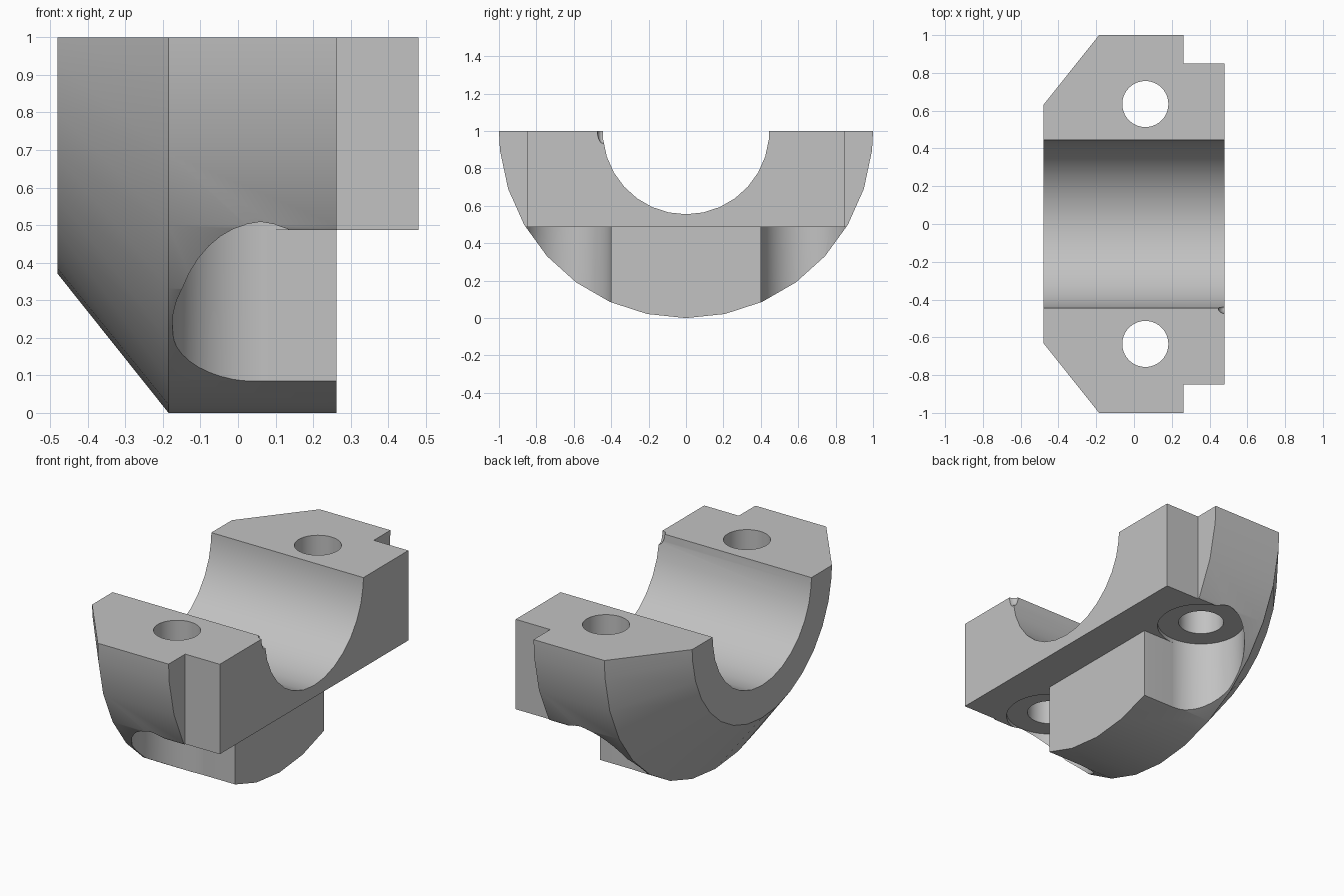
import bpy, bmesh
from math import sin, cos, radians, pi

cube = bpy.data.objects.get("Cube")
if cube:
    bpy.data.objects.remove(cube, do_unlink=True)

steel = bpy.data.materials.new("plain_grey")
steel.use_nodes = True
grey = (0.54, 0.54, 0.54, 1)
steel.diffuse_color = grey
steel.node_tree.nodes["Principled BSDF"].inputs["Base Color"].default_value = grey


def make(name, bm):
    bmesh.ops.recalc_face_normals(bm, faces=bm.faces)
    mesh = bpy.data.meshes.new(name)
    bm.to_mesh(mesh)
    bm.free()
    mesh.materials.append(steel)
    obj = bpy.data.objects.new(name, mesh)
    bpy.context.collection.objects.link(obj)
    return obj


def half_round(radius, top):
    """U-shaped section in y, z: a lower half circle with straight sides above."""
    angles = [-90] + list(range(-84, 85, 12)) + [90]
    arc = [(radius * sin(radians(a)), 1 - radius * cos(radians(a))) for a in angles]
    return [(-radius, top)] + arc + [(radius, top)]


def loft(name, stations, top):
    """Skin U sections at each (x, radius) station."""
    bm = bmesh.new()
    rings = [[bm.verts.new((x, y, z)) for y, z in half_round(r, top)] for x, r in stations]
    n = len(rings[0])
    for a, b in zip(rings, rings[1:]):
        for i in range(n):
            j = (i + 1) % n
            bm.faces.new((a[i], a[j], b[j], b[i]))
    bm.faces.new(rings[0])
    bm.faces.new(rings[-1])
    return make(name, bm)


def box(name, lo, hi):
    bm = bmesh.new()
    bmesh.ops.create_cube(bm, size=1)
    for v in bm.verts:
        v.co = [l + (c + 0.5) * (h - l) for c, l, h in zip(v.co, lo, hi)]
    return make(name, bm)


def cylinder(name, x, y, radius, low, high):
    bm = bmesh.new()
    bmesh.ops.create_cone(bm, cap_ends=True, segments=40, radius1=radius,
                          radius2=radius, depth=high - low)
    bmesh.ops.translate(bm, verts=bm.verts, vec=(x, y, (low + high) / 2))
    return make(name, bm)


def combine(target, tool, operation="DIFFERENCE"):
    tool.hide_render = True
    mod = target.modifiers.new("combine", "BOOLEAN")
    mod.operation = operation
    mod.solver = "EXACT"
    mod.object = tool
    bpy.context.view_layer.objects.active = target
    bpy.ops.object.modifier_apply(modifier=mod.name)
    bpy.data.objects.remove(tool, do_unlink=True)


# Half-round body with a conical nose, plus the stepped flange
cap = loft("bearing_cap", [(-0.48, 0.63), (-0.185, 1), (0.262, 1)], 1.1)
combine(cap, box("flange", (0.1, -0.85, 0.487), (0.48, 0.85, 1.2)), "UNION")

# Shaft bore and flat joint face
combine(cap, loft("bore", [(-0.7, 0.445), (0.7, 0.445)], 1.4))
combine(cap, box("trim", (-2, -2, 1), (2, 2, 2)))

# Bolt holes with open-sided bolt head pockets underneath
bolt_x, bolt_y, head = 0.06, 0.635, 0.235
for side in (-1, 1):
    inner, outer = side * (bolt_y - head), side * 1.2
    combine(cap, box("relief", (bolt_x, min(inner, outer), -0.2),
                     (0.7, max(inner, outer), 0.487)))
    combine(cap, cylinder("pocket", bolt_x, side * bolt_y, head, -0.3, 0.51))
    combine(cap, cylinder("bolt_hole", bolt_x, side * bolt_y, 0.122, 0.3, 1.2))

# Small locating notch at the rim of the bore
bm = bmesh.new()
bmesh.ops.create_uvsphere(bm, u_segments=16, v_segments=10, radius=1)
bmesh.ops.scale(bm, verts=bm.verts, vec=(0.04, 0.03, 0.07))
bmesh.ops.translate(bm, verts=bm.verts, vec=(0.485, -0.445, 1.003))
combine(cap, make("notch", bm))

bpy.ops.object.select_all(action="DESELECT")
cap.select_set(True)
bpy.context.view_layer.objects.active = cap
bpy.ops.object.shade_smooth_by_angle(angle=pi / 6)
